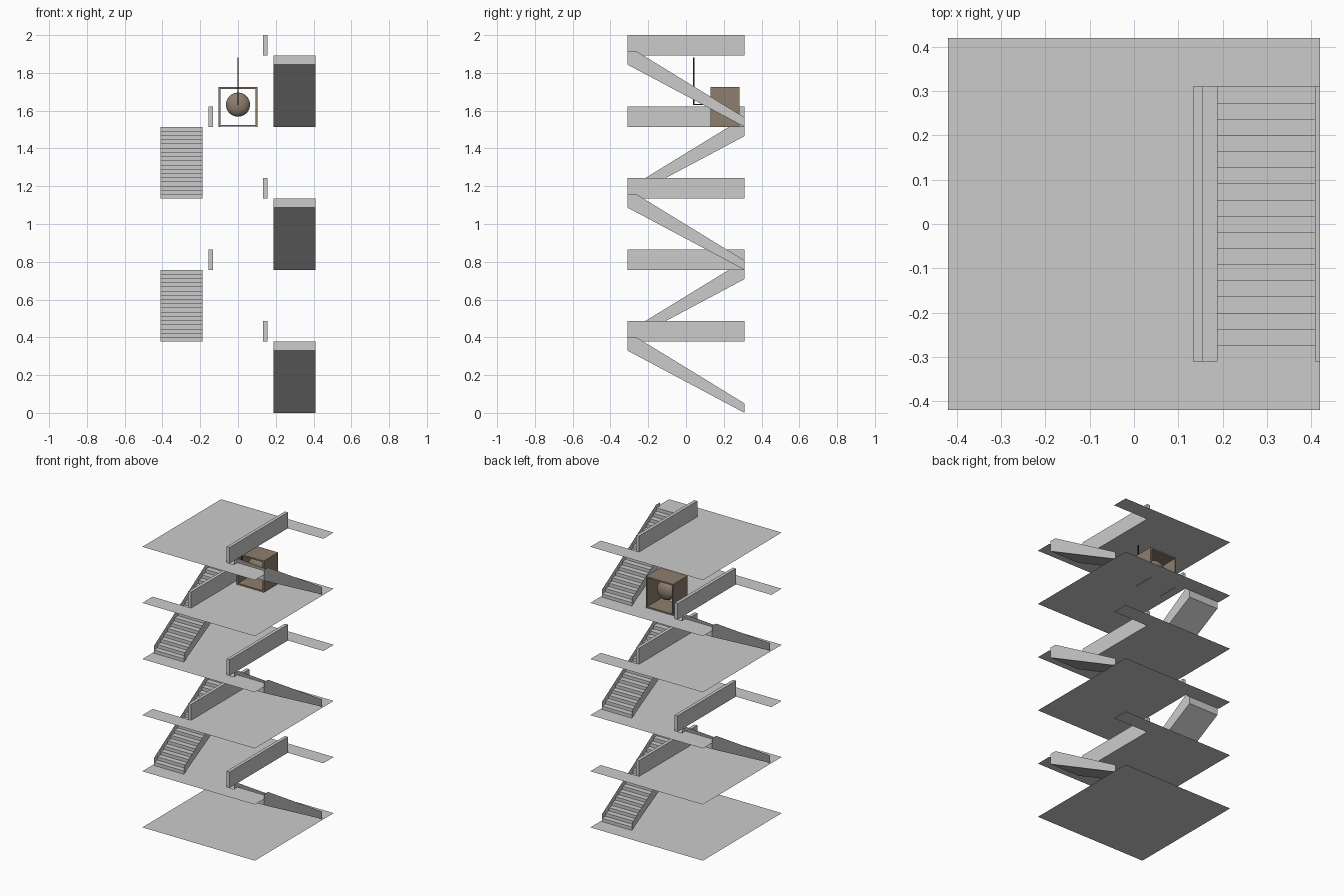
import bpy, bmesh
from mathutils import Matrix, Vector

if "Cube" in bpy.data.objects:
    bpy.data.objects.remove(bpy.data.objects["Cube"])

H = 0.3785           # storey height
W = 0.42             # half floor width
Y = 0.31             # half length of stairwell
X0, X1 = 0.187, 0.41 # stair sides
EDGE = 0.144         # inner edge of stairwell
N = 17               # steps per flight


def material(name, color):
    m = bpy.data.materials.new(name)
    m.diffuse_color = color
    m.use_nodes = True
    m.node_tree.nodes["Principled BSDF"].inputs["Base Color"].default_value = m.diffuse_color
    return m


brown = material("brown", (0.27, 0.21, 0.155, 1))
dark = material("dark_cable", (0.03, 0.025, 0.02, 1))


def finish(bm, name, mat=None):
    me = bpy.data.meshes.new(name)
    bm.to_mesh(me)
    bm.free()
    ob = bpy.data.objects.new(name, me)
    bpy.context.collection.objects.link(ob)
    if mat:
        me.materials.append(mat)
    return ob


def box(name, x, y, z, mat=None):
    bm = bmesh.new()
    size = [b - a for a, b in (x, y, z)]
    mid = [(a + b) / 2 for a, b in (x, y, z)]
    bmesh.ops.create_cube(bm, size=1, matrix=Matrix.Translation(mid) @ Matrix.Diagonal((*size, 1)))
    return finish(bm, name, mat)


def floor(name, z, outline, s=1):
    bm = bmesh.new()
    bm.faces.new([bm.verts.new((s * x, s * y, z)) for x, y in outline])
    return finish(bm, name)


def stairs(name, z, s):
    # stepped top, sloping underside, sheet stringers at both sides
    bm = bmesh.new()
    run, rise = 2 * Y / N, H / N
    prof = [(Y, 0)]
    for k in range(N):
        prof += [(Y - k * run, (k + 1) * rise), (Y - (k + 1) * run, (k + 1) * rise)]
    prof.append((-Y, 0.33))
    rows = [[bm.verts.new((s * x, s * y, z + h)) for y, h in prof] for x in (X0, X1)]
    for i in range(len(prof)):
        j = (i + 1) % len(prof)
        bm.faces.new((rows[0][i], rows[0][j], rows[1][j], rows[1][i]))
    side = [(Y, 0), (Y, 0.05), (-0.265, 0.402), (-Y, 0.402), (-Y, 0.33)]
    for x, pts in ((X0, side[::-1]), (X1, side)):
        bm.faces.new([bm.verts.new((s * x, s * y, z + h)) for y, h in pts])
    return finish(bm, name)


# ground floor, full square
floor("ground_floor", 0, [(-W, -W), (W, -W), (W, W), (-W, W)])

# upper floors with a notch, alternating sides, each with railing wall and flight below
notched = [(-W, -W), (W, -W), (W, -Y), (EDGE, -Y), (EDGE, Y), (W, Y), (W, W), (-W, W)]
for k in range(1, 6):
    s = 1 if k % 2 else -1
    z = k * H
    floor(f"floor_{k}", z, notched, s)
    box(f"railing_wall_{k}", sorted((s * 0.133, s * 0.155)), (-Y, Y), (z, z + 0.1075))
    stairs(f"stairs_{k}", z - H, s)

# open housing: four thin panels around a see-through middle
zb = 4 * H
t = 0.01
ya, yb = 0.13, 0.282
for i, sx in enumerate((-1, 1)):
    box(f"housing_side_{i}", sorted((sx * 0.102, sx * (0.102 - t))), (ya, yb), (zb, zb + 0.212), brown)
box("housing_bottom", (-0.092, 0.092), (ya, yb), (zb + 0.001, zb + t), brown)
box("housing_top", (-0.092, 0.092), (ya, yb), (zb + 0.212 - t, zb + 0.212), brown)

# round core inside the housing
bm = bmesh.new()
core = Vector((0, 0.21, 1.632))
bmesh.ops.create_uvsphere(bm, u_segments=24, v_segments=12, radius=0.064,
                          matrix=Matrix.Translation(core) @ Matrix.Diagonal((1, 0.6, 1, 1)))
for f in bm.faces:
    f.smooth = True
finish(bm, "round_core", brown)

# thin cable: down from the ceiling, then into the core
r = 0.003
box("cable_drop", (-r, r), (0.041 - r, 0.041 + r), (1.63, 1.882), dark)
box("cable_feed", (-r, r), (0.041 - r, 0.18), (1.632 - r, 1.632 + r), dark)
